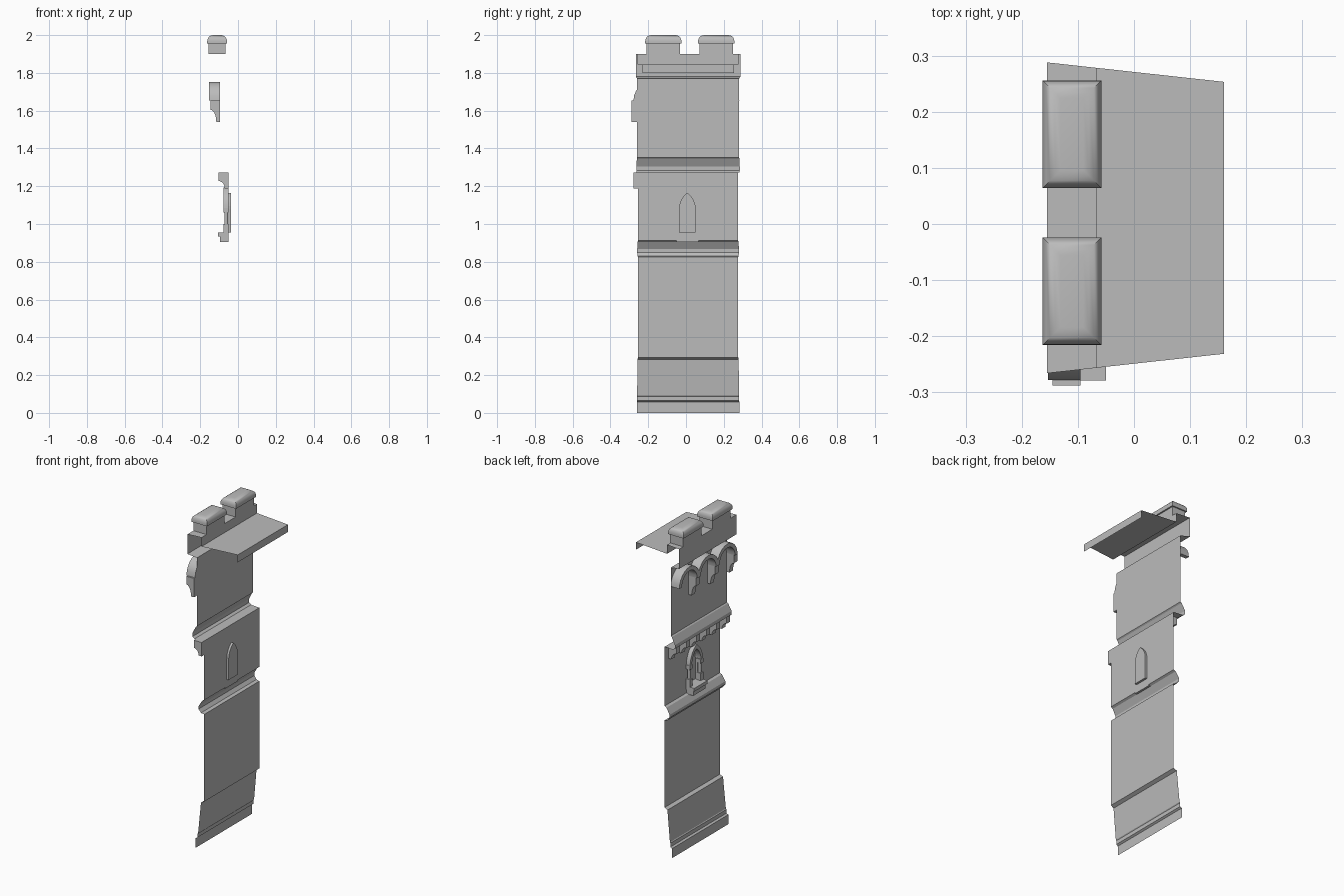
import bpy, bmesh, math
from mathutils import Vector

cube = bpy.data.objects.get("Cube")
if cube:
    bpy.data.objects.remove(cube, do_unlink=True)

stone = bpy.data.materials.new("grey_stone")
stone.use_nodes = True
stone.diffuse_color = (0.5, 0.5, 0.5, 1)
stone.node_tree.nodes["Principled BSDF"].inputs["Base Color"].default_value = (0.5, 0.5, 0.5, 1)

MID_Y = 0.011
WALL_X = -0.05
UPPER_X = -0.095
OUTER_X = -0.155


def half_width(x):
    """Half width of the wedge-shaped tower section at depth x."""
    return 0.277 - 0.11 * (x - OUTER_X)


def finish(name, bm, smooth=False, fix_normals=True):
    if fix_normals:
        bmesh.ops.recalc_face_normals(bm, faces=bm.faces)
    mesh = bpy.data.meshes.new(name)
    bm.to_mesh(mesh)
    bm.free()
    mesh.materials.append(stone)
    obj = bpy.data.objects.new(name, mesh)
    bpy.context.collection.objects.link(obj)
    if smooth:
        bpy.ops.object.select_all(action='DESELECT')
        obj.select_set(True)
        bpy.context.view_layer.objects.active = obj
        bpy.ops.object.shade_smooth_by_angle(angle=math.radians(40))
    return obj


def wall_strip(name, profile):
    """Open sheet: an (x, z) profile swept across the wedge."""
    bm = bmesh.new()
    rows = [[bm.verts.new((x, MID_Y + s * half_width(x), z)) for s in (-1, 1)]
            for x, z in profile]
    for a, b in zip(rows, rows[1:]):
        bm.faces.new((a[0], b[0], b[1], a[1]))
    return finish(name, bm, fix_normals=False)


def box(name, x, y, z):
    bm = bmesh.new()
    bmesh.ops.create_cube(bm, size=1)
    for v in bm.verts:
        v.co = Vector([lo + (c + 0.5) * (hi - lo) for c, (lo, hi) in zip(v.co, (x, y, z))])
    return finish(name, bm)


def prism_y(name, profile, y0, y1):
    """Closed (x, z) outline extruded along y."""
    bm = bmesh.new()
    face = bm.faces.new([bm.verts.new((x, y0, z)) for x, z in profile])
    new = bmesh.ops.extrude_face_region(bm, geom=[face])["geom"]
    bmesh.ops.translate(bm, vec=(0, y1 - y0, 0),
                        verts=[g for g in new if isinstance(g, bmesh.types.BMVert)])
    return finish(name, bm)


def arch(cy, w, spring, rise, n=6):
    """(y, z) points of a pointed arch; it is round when rise equals w."""
    r = (w * w + rise * rise) / (2 * w)
    end = math.asin(min(1, rise / r))
    side = [(w - r + r * math.cos(end * i / n), r * math.sin(end * i / n)) for i in range(n + 1)]
    pts = side + [(-y, z) for y, z in side[-2::-1]]
    return [(cy + y, spring + z) for y, z in pts]


def arch_ring(name, outer, inner, x0, x1):
    """Solid arch band between two point rows."""
    bm = bmesh.new()
    rows = [[bm.verts.new((x, *p)) for x, p in ((x0, o), (x1, o), (x1, i), (x0, i))]
            for o, i in zip(outer, inner)]
    for a, b in zip(rows, rows[1:]):
        for k in range(4):
            m = (k + 1) % 4
            bm.faces.new((a[k], a[m], b[m], b[k]))
    bm.faces.new(rows[0])
    bm.faces.new(rows[-1])
    return finish(name, bm, smooth=True)


# Lower wall: plinth, sloped foot, plain wall and string course
wall_strip("lower_wall", [
    (-0.103, 0), (-0.103, 0.058), (-0.092, 0.065), (-0.092, 0.088), (-0.088, 0.093),
    (-0.07, 0.283), (WALL_X, 0.293), (WALL_X, 0.825), (-0.07, 0.83), (-0.085, 0.85),
    (-0.085, 0.868), (-0.063, 0.905), (WALL_X, 0.912)])

# Upper wall: corbelled course and plain wall
wall_strip("upper_wall", [
    (WALL_X, 1.273), (-0.11, 1.273), (-0.124, 1.283), (-0.124, 1.305), (-0.102, 1.347),
    (UPPER_X, 1.353), (UPPER_X, 1.77)])

# Parapet with walkway
wall_strip("parapet_and_walkway", [
    (UPPER_X, 1.77), (OUTER_X, 1.78), (OUTER_X, 1.9), (-0.067, 1.9),
    (-0.067, 1.845), (0.16, 1.845), (0.16, 1.8)])

# Window wall with an arched hole
WIN_Y, WIN_W, SILL_Z, SPRING_Z = 0.007, 0.044, 0.955, 1.08
opening = [(WIN_Y + WIN_W, SILL_Z)] + arch(WIN_Y, WIN_W, SPRING_Z, 0.085) + [(WIN_Y - WIN_W, SILL_Z)]
hw = half_width(WALL_X)
border = [(MID_Y - hw, 0.912), (MID_Y + hw, 0.912), (MID_Y + hw, 1.273), (MID_Y - hw, 1.273)]
bm = bmesh.new()
edges = []
for loop in (border, opening):
    vs = [bm.verts.new((WALL_X, y, z)) for y, z in loop]
    edges += [bm.edges.new((vs[i - 1], vs[i])) for i in range(len(vs))]
bmesh.ops.triangle_fill(bm, edges=edges, use_beauty=True, normal=(-1, 0, 0))
for f in bm.faces:
    f.normal_update()
    if f.normal.x > 0:
        f.normal_flip()
finish("window_wall", bm, fix_normals=False)

# Window recess and its blind back panel
bm = bmesh.new()
front = [bm.verts.new((WALL_X, y, z)) for y, z in opening]
back = [bm.verts.new((-0.037, y, z)) for y, z in opening]
for i in range(len(front)):
    bm.faces.new((front[i - 1], front[i], back[i], back[i - 1]))
bm.faces.new(back)
finish("window_recess", bm)

# Window surround: pointed hood, columns, sill
arch_ring("window_hood", arch(WIN_Y, 0.062, SPRING_Z, 0.112),
          arch(WIN_Y, WIN_W, SPRING_Z, 0.085), -0.076, WALL_X)
for side, label in ((-1, "right"), (1, "left")):
    cy = WIN_Y + side * 0.052
    bm = bmesh.new()
    bmesh.ops.create_cone(bm, segments=10, radius1=0.01, radius2=0.01, depth=0.125, cap_ends=True)
    bmesh.ops.translate(bm, verts=bm.verts, vec=(-0.062, cy, 1.0175))
    finish(f"window_column_{label}", bm, smooth=True)
    for part, z in (("base", (0.955, 1.0)), ("capital", (1.06, 1.085))):
        box(f"window_column_{part}_{label}", (-0.077, WALL_X), (cy - 0.013, cy + 0.013), z)
box("window_sill", (-0.105, WALL_X), (WIN_Y - 0.064, WIN_Y + 0.064), (0.935, 0.955))
box("window_sill_support", (-0.095, WALL_X), (WIN_Y - 0.058, WIN_Y + 0.058), (0.905, 0.935))


def corbel(name, cy, width, front, back, top, block, foot, tip):
    """Block with a hollow curved underside."""
    curve = [(tip + (front - tip) * (1 - math.cos(t)), foot + (block - foot) * math.sin(t))
             for t in (math.pi / 2 * i / 5 for i in range(6))]
    prism_y(name, [(back, top), (back, foot)] + curve + [(front, top)],
            cy - width / 2, cy + width / 2)


# Small corbels below the upper wall
for i in range(6):
    corbel(f"small_corbel_{i + 1}", -0.262 + 0.097 * i, 0.034,
           -0.103, WALL_X, 1.273, 1.228, 1.188, -0.07)

# Large corbels and round arches below the parapet
for i in range(3):
    corbel(f"large_corbel_{i + 1}", -0.271 + 0.182 * i, 0.034,
           -0.145, UPPER_X, 1.655, 1.605, 1.54, -0.115)
    cy = -0.18 + 0.182 * i
    arch_ring(f"parapet_arch_{i + 1}", arch(cy, 0.098, 1.655, 0.098),
              arch(cy, 0.074, 1.655, 0.074), -0.153, UPPER_X)

# Merlons with rounded caps
for label, y0, y1 in (("right", -0.216, -0.024), ("left", 0.064, 0.256)):
    box(f"merlon_{label}", (OUTER_X, -0.067), (y0 + 0.008, y1 - 0.008), (1.9, 1.957))
    bm = bmesh.new()
    bmesh.ops.create_cube(bm, size=1)
    bmesh.ops.scale(bm, verts=bm.verts, vec=(0.105, y1 - y0, 0.045))
    bmesh.ops.translate(bm, verts=bm.verts, vec=(-0.1105, (y0 + y1) / 2, 1.9775))
    rim = [e for e in bm.edges if all(v.co.z > 1.98 for v in e.verts)]
    bmesh.ops.bevel(bm, geom=rim, offset=0.032, segments=5, profile=0.5, affect='EDGES')
    finish(f"merlon_cap_{label}", bm, smooth=True)
